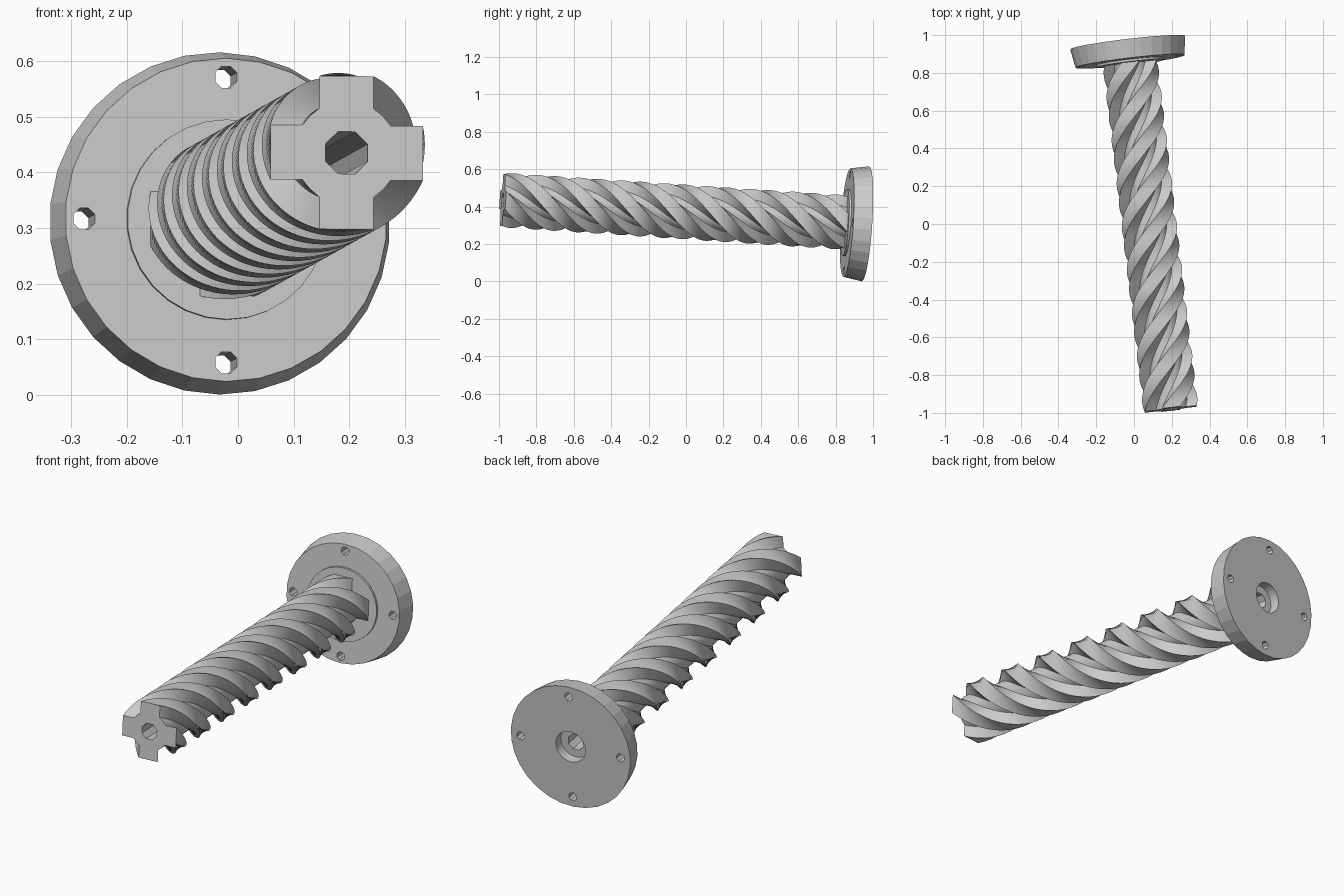
import bpy, bmesh
from math import pi, cos, sin, tau
from mathutils import Matrix, Vector

if "Cube" in bpy.data.objects:
    bpy.data.objects.remove(bpy.data.objects["Cube"], do_unlink=True)

# Main dimensions
FLANGE_R, FLANGE_FRONT_R, FLANGE_T = 0.308, 0.291, 0.1
BOSS_R, BOSS_TOP = 0.18, 0.112
RECESS_R, RECESS_DEPTH = 0.077, 0.05
BORE_R, BOLT_R, BOLT_CIRCLE = 0.041, 0.021, 0.257
TURNS, STEPS = 2, 192

# Local frame: z runs from the flange back to the shaft tip, y points up
back = Vector((-0.033, 0.96, 0.308))
tip = Vector((0.195, -0.98, 0.435))
axis = (tip - back).normalized()
LENGTH = (tip - back).length
up = axis.cross(Vector((1, 0, 0))).normalized()
side = up.cross(axis)
FRAME = Matrix.Translation(back) @ Matrix((side, up, axis)).transposed().to_4x4()

steel = bpy.data.materials.new("light_grey_steel")
steel.use_nodes = True
steel.diffuse_color = (0.6, 0.6, 0.6, 1)
steel.node_tree.nodes["Principled BSDF"].inputs["Base Color"].default_value = (0.6, 0.6, 0.6, 1)


def finish(bm, name):
    bmesh.ops.recalc_face_normals(bm, faces=bm.faces)
    mesh = bpy.data.meshes.new(name)
    bm.to_mesh(mesh)
    bm.free()
    mesh.materials.append(steel)
    obj = bpy.data.objects.new(name, mesh)
    obj.matrix_world = FRAME
    bpy.context.collection.objects.link(obj)
    return obj


def skin(bm, rings, closed):
    """Join successive rings of vertices with quads; cap or loop the ends."""
    pairs = list(zip(rings, rings[1:]))
    if closed:
        pairs.append((rings[-1], rings[0]))
    for a, b in pairs:
        for i in range(len(a)):
            j = (i + 1) % len(a)
            bm.faces.new((a[i], a[j], b[j], b[i]))
    if not closed:
        bm.faces.new(rings[0])
        bm.faces.new(rings[-1])


def cut(target, centres, radius, z0, z1):
    """Drill eight-sided holes along the local z axis."""
    bm = bmesh.new()
    for x, y in centres:
        place = Matrix.Translation((x, y, (z0 + z1) / 2)) @ Matrix.Rotation(pi / 8, 4, "Z")
        bmesh.ops.create_cone(bm, cap_ends=True, segments=8, radius1=radius,
                              radius2=radius, depth=z1 - z0, matrix=place)
    cutter = finish(bm, "hole_cutter")
    cutter.hide_render = True
    mod = target.modifiers.new("holes", "BOOLEAN")
    mod.operation, mod.solver, mod.object = "DIFFERENCE", "EXACT", cutter
    bpy.context.view_layer.update()
    bpy.context.view_layer.objects.active = target
    bpy.ops.object.modifier_apply(modifier=mod.name)
    bpy.data.objects.remove(cutter, do_unlink=True)


# Flange: tapered disc with a low boss and a centre recess
profile = [(RECESS_R, 0), (FLANGE_R, 0), (FLANGE_FRONT_R, FLANGE_T),
           (BOSS_R, FLANGE_T), (BOSS_R, BOSS_TOP), (RECESS_R, BOSS_TOP)]
bm = bmesh.new()
rings = [[bm.verts.new((r * cos(pi / 2 + tau * i / 30), r * sin(pi / 2 + tau * i / 30), z))
          for i in range(30)] for r, z in profile]
skin(bm, rings, True)
flange = finish(bm, "flange")
bolts = [(BOLT_CIRCLE * cos(k * pi / 2), BOLT_CIRCLE * sin(k * pi / 2)) for k in range(4)]
cut(flange, bolts, BOLT_R, -0.1, 0.2)

# Shaft: four-armed cross section swept with a twist
quarter = [(0.138, -0.049), (0.138, 0.049), (0.08, 0.049), (0.066, 0.066), (0.049, 0.08)]
section = [Matrix.Rotation(k * pi / 2, 3, "Z") @ Vector((x, y, 0))
           for k in range(4) for x, y in quarter]
levels = [(RECESS_DEPTH, 0)]
for s in range(STEPS + 1):
    t = s / STEPS
    levels.append((BOSS_TOP + t * (LENGTH - BOSS_TOP), t * TURNS * tau))
bm = bmesh.new()
rings = []
for z, angle in levels:
    turn = Matrix.Translation((0, 0, z)) @ Matrix.Rotation(angle, 4, "Z")
    rings.append([bm.verts.new(turn @ p) for p in section])
skin(bm, rings, False)
shaft = finish(bm, "twisted_shaft")
cut(shaft, [(0, 0)], BORE_R, -0.1, LENGTH + 0.1)
